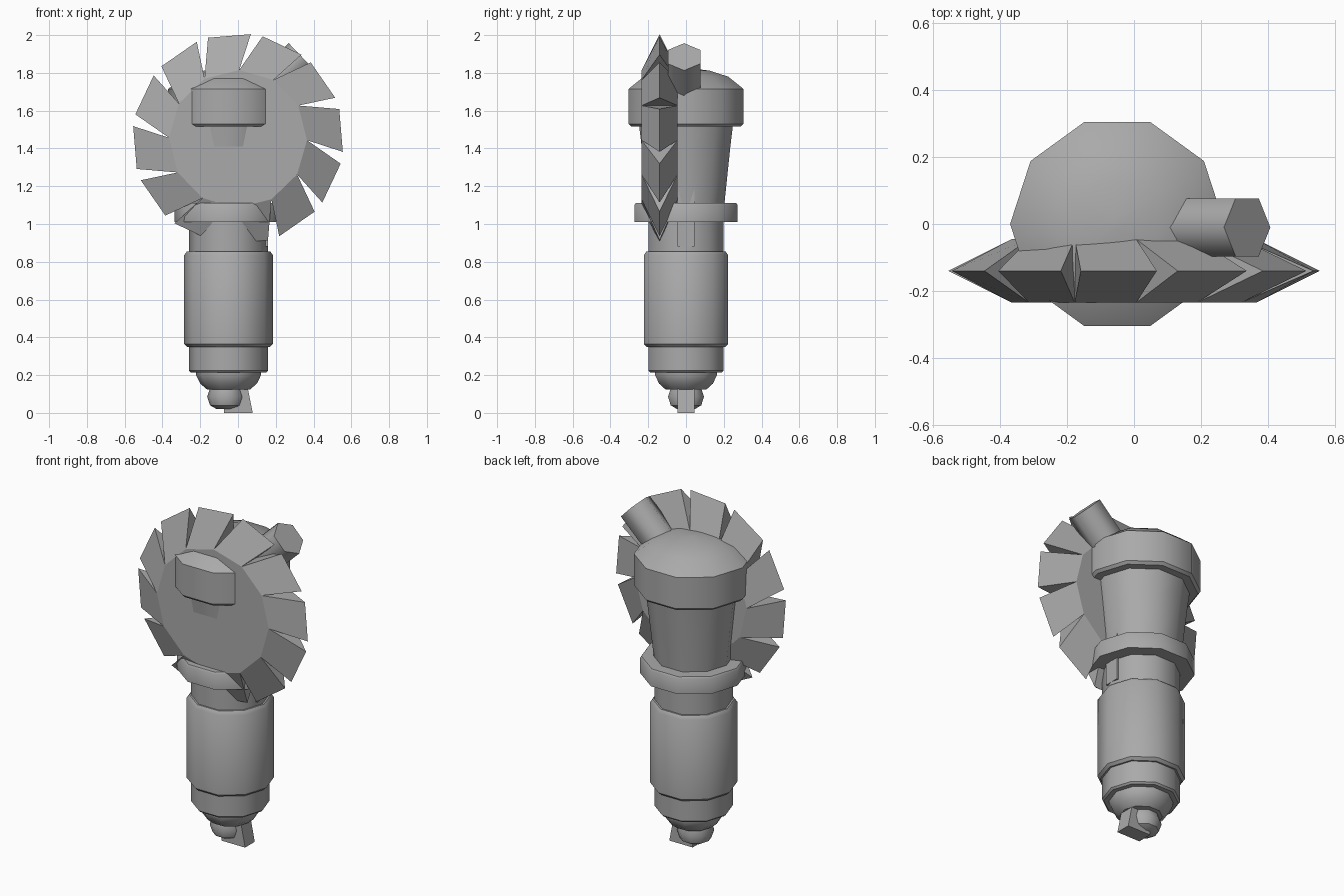
import bpy, bmesh
from math import sin, cos, pi, radians
from mathutils import Vector

if "Cube" in bpy.data.objects:
    bpy.data.objects.remove(bpy.data.objects["Cube"])

GREY = (0.40, 0.40, 0.40, 1)
mat = bpy.data.materials.new("mid grey")
mat.use_nodes = True
mat.diffuse_color = GREY
mat.node_tree.nodes["Principled BSDF"].inputs["Base Color"].default_value = GREY


def finish(name, bm, smooth=None):
    """Turn a bmesh into a named object, optionally smooth shaded by angle."""
    bmesh.ops.recalc_face_normals(bm, faces=bm.faces)
    mesh = bpy.data.meshes.new(name)
    bm.to_mesh(mesh)
    bm.free()
    mesh.materials.append(mat)
    ob = bpy.data.objects.new(name, mesh)
    bpy.context.collection.objects.link(ob)
    if smooth:
        bpy.ops.object.select_all(action="DESELECT")
        ob.select_set(True)
        bpy.context.view_layer.objects.active = ob
        bpy.ops.object.shade_smooth_by_angle(angle=radians(smooth))
    return ob


def lathe(name, profile, x=-0.05, sides=10):
    """Capped turned solid from (radius, z) pairs, listed from the bottom up."""
    bm = bmesh.new()
    rings = [[bm.verts.new((x + r * cos(2 * pi * i / sides),
                            r * sin(2 * pi * i / sides), z))
              for i in range(sides)] for r, z in profile]
    for low, high in zip(rings, rings[1:]):
        for i in range(sides):
            j = (i + 1) % sides
            bm.faces.new((low[i], low[j], high[j], high[i]))
    bm.faces.new(rings[0])
    bm.faces.new(rings[-1])
    return finish(name, bm, 40)


def prism(name, outline, half_depth):
    """Extrude an (x, z) outline symmetrically along y."""
    bm = bmesh.new()
    front, back = ([bm.verts.new((x, y, z)) for x, z in outline]
                   for y in (-half_depth, half_depth))
    bm.faces.new(front)
    bm.faces.new(back)
    for i in range(len(outline)):
        j = (i + 1) % len(outline)
        bm.faces.new((front[i], front[j], back[j], back[i]))
    return finish(name, bm)


# Turned body, from the tip to the head
lathe("tip_ball", [(0.05, 0.02), (0.085, 0.04), (0.1, 0.085), (0.085, 0.13)], x=-0.063)
lathe("tip_collar", [(0.115, 0.125), (0.15, 0.155), (0.172, 0.2), (0.172, 0.22)])
lathe("lower_sleeve", [(0.2, 0.215), (0.21, 0.225), (0.21, 0.36)])
lathe("grip", [(0.22, 0.35), (0.235, 0.365), (0.235, 0.835), (0.22, 0.855)])
lathe("neck", [(0.21, 0.84), (0.21, 1.02)])
lathe("guard_ring", [(0.287, 1.01), (0.287, 1.1), (0.28, 1.11)])
lathe("tapered_shaft", [(0.213, 1.1), (0.247, 1.41), (0.262, 1.53)])
lathe("head", [(0.305, 1.515), (0.32, 1.53), (0.32, 1.715), (0.235, 1.78),
               (0.13, 1.812), (0.02, 1.825)])

# Blade foot under the tip and the tang showing through the neck
prism("foot_wedge", [(-0.075, 0), (0.078, 0), (0.05, 0.14), (-0.075, 0.14)], 0.045)
prism("tang", [(0.05, 0.88), (0.158, 0.88), (0.158, 1.25), (0.05, 1.25)], 0.045)

# Saw disc: a hub with twelve raked, wedge shaped teeth
TEETH, MID, HALF, AXIS_Z = 12, -0.14, 0.095, 1.45


def on_disc(bm, radius, degrees, y):
    a = radians(degrees)
    return bm.verts.new((radius * cos(a), y, AXIS_Z + radius * sin(a)))


bm = bmesh.new()
hub = [[on_disc(bm, 0.365, 30 * k - 1, MID + s * HALF) for k in range(TEETH)]
       for s in (-1, 1)]
for cap in hub:
    bm.faces.new(cap)
for k in range(TEETH):
    n = (k + 1) % TEETH
    f0, f1, b0, b1 = hub[0][k], hub[0][n], hub[1][k], hub[1][n]
    t0 = on_disc(bm, 0.559, 30 * k - 7, MID)
    t1 = on_disc(bm, 0.559, 30 * k + 16.5, MID)
    for face in ((f0, f1, t1, t0), (b0, t0, t1, b1), (f0, t0, b0), (f1, b1, t1)):
        bm.faces.new(face)
finish("saw_disc", bm)

# Six sided stub leaning out of the head
bm = bmesh.new()
bmesh.ops.create_cone(bm, cap_ends=True, segments=6, radius1=0.1, radius2=0.1, depth=0.36)
stub = finish("side_stub", bm, 65)
axis = Vector((0.72, 0, 0.69)).normalized()
stub.rotation_euler = (0, radians(46.2), 0)
stub.location = Vector((0.338, -0.01, 1.885)) - axis * 0.18
corner = max(abs(v.co.x) for v in stub.data.vertices)
if corner < 0.095:  # keep a corner pointing up the slope
    stub.data.transform(stub.matrix_basis.Rotation(radians(30), 4, "Z"))
